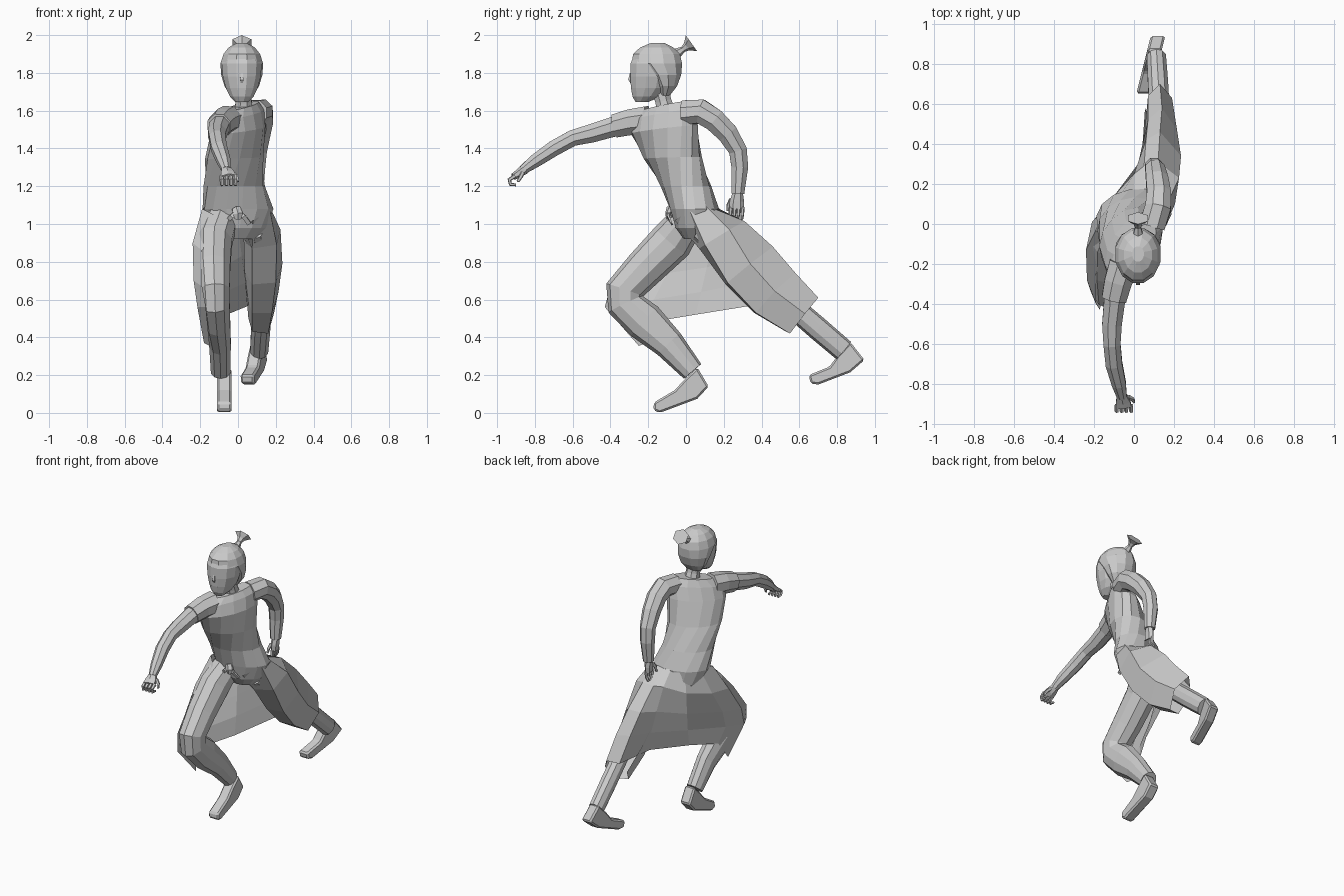
import bpy, math
from mathutils import Vector


def add_mesh(name, verts, faces):
    me = bpy.data.meshes.new(name)
    me.from_pydata([tuple(v) for v in verts], [], faces)
    me.update()
    ob = bpy.data.objects.new(name, me)
    bpy.context.collection.objects.link(ob)
    return ob


def loft(name, rings, closed=True, caps=True):
    """Skin a list of equal-length point rows."""
    n = len(rings[0])
    verts = [p for r in rings for p in r]
    faces = []
    for i in range(len(rings) - 1):
        for j in range(n if closed else n - 1):
            k = (j + 1) % n
            faces.append((i * n + j, i * n + k, (i + 1) * n + k, (i + 1) * n + j))
    if caps and closed:
        faces.append(tuple(reversed(range(n))))
        faces.append(tuple(range(len(verts) - n, len(verts))))
    return add_mesh(name, verts, faces)


def tube(name, path, sides=8):
    """Limb along path points (x, y, z, half width in x, half depth)."""
    pts = [Vector(p[:3]) for p in path]
    rings = []
    for i, p in enumerate(path):
        d = Vector()
        if i > 0:
            d += (pts[i] - pts[i - 1]).normalized()
        if i < len(pts) - 1:
            d += (pts[i + 1] - pts[i]).normalized()
        d.normalize()
        u = (Vector((1, 0, 0)) - d * d.x).normalized()
        v = d.cross(u)
        ring = []
        for k in range(sides):
            a = 2 * math.pi * (k + 0.5) / sides
            ring.append(pts[i] + u * math.cos(a) * p[3] + v * math.sin(a) * p[-1])
        rings.append(ring)
    return loft(name, rings)


def stack(name, sections, sides=12, tilt=0.0):
    """Stacked ellipses (x, y, z, long half, short half, turn in degrees)."""
    rings = []
    for x, y, z, a, b, turn in sections:
        t, ring = math.radians(turn), []
        for k in range(sides):
            q = 2 * math.pi * (k + 0.5) / sides
            p, s = a * math.cos(q), b * math.sin(q)
            lift = tilt * p * max(0, (z - 1.3) / 0.3)
            ring.append((x + p * math.cos(t) - s * math.sin(t),
                         y + p * math.sin(t) + s * math.cos(t), z + lift))
        rings.append(ring)
    return loft(name, rings)


def shoe(name, profile, x_of_y, half):
    """Side profile (y, z) extruded across x and bevelled."""
    rings = [[(x_of_y(y) + s * half, y, z) for y, z in profile] for s in (-1, 1)]
    ob = loft(name, rings)
    bev = ob.modifiers.new("round", 'BEVEL')
    bev.width, bev.segments = 0.01, 1
    return ob


# Twisted tunic body: hips square to the front, shoulders turned
stack("tunic_body", [
    (0, 0.06, 0.92, 0.09, 0.07, 0), (0, 0.055, 0.98, 0.15, 0.11, 5),
    (0, 0.045, 1.08, 0.19, 0.13, 10), (-0.02, 0.0, 1.20, 0.168, 0.128, 22),
    (-0.02, -0.07, 1.35, 0.175, 0.13, 45), (0.0, -0.115, 1.50, 0.20, 0.114, 57),
    (0.01, -0.12, 1.58, 0.20, 0.085, 57), (0.02, -0.115, 1.625, 0.14, 0.06, 57)],
    sides=14, tilt=0.17)
tube("neck", [(0.03, -0.10, 1.58, 0.055), (0.03, -0.12, 1.65, 0.046), (0.025, -0.14, 1.73, 0.05)])

# Head, hair cap, nose and top tail
def head_rings(rows):
    return [(0.02, (f + b) / 2, z, w, (b - f) / 2, 0) for f, b, w, z in rows]

stack("face", head_rings([
    (-0.268, -0.20, 0.035, 1.645), (-0.286, -0.13, 0.065, 1.675), (-0.295, -0.08, 0.087, 1.72),
    (-0.299, -0.06, 0.104, 1.78), (-0.298, -0.05, 0.11, 1.85), (-0.27, -0.06, 0.085, 1.91)]))
stack("hair_cap", head_rings([
    (-0.14, -0.085, 0.06, 1.68), (-0.17, -0.045, 0.095, 1.73), (-0.22, -0.022, 0.113, 1.79),
    (-0.29, -0.016, 0.117, 1.85), (-0.285, -0.028, 0.10, 1.90),
    (-0.245, -0.065, 0.072, 1.935), (-0.19, -0.11, 0.03, 1.957)]))
tube("nose", [(0.02, -0.292, 1.80, 0.007), (0.02, -0.297, 1.765, 0.013),
              (0.02, -0.29, 1.75, 0.009)], 4)
tube("hair_tail", [(0.02, -0.07, 1.89, 0.035), (0.02, -0.015, 1.925, 0.016),
                   (0.02, 0.005, 1.94, 0.025), (0.02, 0.029, 1.957, 0.058, 0.052)], 6)

# Forward arm with short sleeve
tube("forward_arm", [
    (-0.07, -0.24, 1.54, 0.065), (-0.095, -0.36, 1.522, 0.058), (-0.11, -0.50, 1.48, 0.053),
    (-0.11, -0.60, 1.455, 0.046), (-0.10, -0.70, 1.40, 0.045), (-0.075, -0.80, 1.333, 0.038),
    (-0.06, -0.865, 1.285, 0.026)])
tube("forward_sleeve", [(-0.05, -0.20, 1.55, 0.08), (-0.08, -0.29, 1.54, 0.074),
                        (-0.10, -0.375, 1.52, 0.067)])
# Trailing arm in a full sleeve
tube("trailing_arm", [
    (0.09, -0.01, 1.59, 0.07), (0.12, 0.08, 1.595, 0.07), (0.125, 0.15, 1.55, 0.065),
    (0.115, 0.22, 1.48, 0.06), (0.105, 0.275, 1.39, 0.052), (0.10, 0.285, 1.30, 0.048),
    (0.10, 0.275, 1.16, 0.036)])

# Hands: palm, four fingers and a thumb
tube("forward_palm", [(-0.062, -0.855, 1.29, 0.027), (-0.055, -0.89, 1.265, 0.042, 0.022),
                      (-0.05, -0.915, 1.25, 0.044, 0.018)], 6)
tube("trailing_palm", [(0.10, 0.275, 1.17, 0.026), (0.10, 0.27, 1.12, 0.022, 0.038),
                       (0.10, 0.268, 1.08, 0.018, 0.04)], 6)
for i in range(4):
    x = -0.086 + 0.024 * i
    tube("forward_finger", [(x, -0.905, 1.255, 0.012), (x, -0.935, 1.235, 0.011),
                            (x, -0.93, 1.21, 0.01), (x, -0.90, 1.207, 0.008)], 5)
    y = 0.237 + 0.021 * i
    tube("trailing_finger", [(0.10, y, 1.09, 0.011), (0.098, y - 0.002, 1.05, 0.01),
                             (0.085, y - 0.004, 1.025, 0.007)], 5)
tube("forward_thumb", [(-0.03, -0.865, 1.27, 0.013), (-0.008, -0.875, 1.25, 0.011),
                       (0.0, -0.89, 1.225, 0.008)], 5)
tube("trailing_thumb", [(0.09, 0.24, 1.13, 0.013), (0.08, 0.225, 1.10, 0.011),
                        (0.075, 0.22, 1.07, 0.007)], 5)

# Trouser legs
tube("front_leg", [
    (-0.085, 0.02, 1.04, 0.09, 0.09), (-0.125, -0.075, 0.91, 0.098, 0.115),
    (-0.13, -0.22, 0.765, 0.093, 0.105), (-0.125, -0.325, 0.65, 0.085, 0.103),
    (-0.12, -0.32, 0.575, 0.08, 0.10), (-0.11, -0.22, 0.485, 0.072, 0.105),
    (-0.095, -0.09, 0.365, 0.06, 0.083), (-0.092, 0.035, 0.22, 0.054, 0.06)], 10)
tube("rear_leg", [
    (0.085, 0.09, 0.98, 0.06, 0.08), (0.13, 0.30, 0.80, 0.06, 0.08),
    (0.13, 0.52, 0.60, 0.053, 0.06), (0.12, 0.70, 0.445, 0.053, 0.062),
    (0.112, 0.835, 0.33, 0.05, 0.06)], 10)

# Shoes
shoe("front_shoe", [(0.12, 0.14), (0.06, 0.075), (-0.14, 0.0), (-0.172, 0.015), (-0.17, 0.055),
                    (-0.06, 0.12), (0.0, 0.185), (0.06, 0.24)], lambda y: -0.073, 0.038)
shoe("rear_shoe", [(0.945, 0.28), (0.87, 0.215), (0.70, 0.15), (0.66, 0.155), (0.65, 0.20),
                   (0.76, 0.245), (0.80, 0.30), (0.87, 0.375)],
     lambda y: 0.11 + (y - 0.90) * 0.25, 0.036)

# Open skirt: each column runs waist to hem, sweeping round the back
front_leg_columns = [
    [(-0.13, -0.09, 1.05), (-0.19, -0.25, 0.86), (-0.19, -0.40, 0.67), (-0.17, -0.43, 0.56), (-0.15, -0.25, 0.355)],
    [(-0.19, -0.03, 1.08), (-0.24, -0.13, 0.90), (-0.235, -0.28, 0.70), (-0.215, -0.34, 0.56), (-0.18, -0.21, 0.37)],
    [(-0.15, 0.07, 1.10), (-0.21, 0.01, 0.91), (-0.215, -0.10, 0.74), (-0.19, -0.17, 0.60), (-0.16, -0.13, 0.49)],
    [(-0.08, 0.13, 1.10), (-0.10, 0.14, 0.93), (-0.085, 0.11, 0.77), (-0.07, 0.08, 0.64), (-0.06, 0.05, 0.52)]]
rear_leg_columns = [
    [(0.0, 0.15, 1.10), (0.0, 0.25, 0.99), (0.02, 0.30, 0.83), (0.04, 0.33, 0.69), (0.05, 0.33, 0.565)],
    [(0.05, 0.155, 1.09), (0.05, 0.29, 1.0), (0.06, 0.42, 0.86), (0.07, 0.52, 0.73), (0.07, 0.64, 0.58)],
    [(0.11, 0.15, 1.08), (0.12, 0.31, 1.015), (0.13, 0.46, 0.88), (0.14, 0.58, 0.74), (0.13, 0.70, 0.61)],
    [(0.17, 0.11, 1.09), (0.225, 0.23, 0.97), (0.235, 0.34, 0.79), (0.215, 0.47, 0.645), (0.19, 0.63, 0.525)],
    [(0.17, 0.02, 1.07), (0.205, 0.10, 0.89), (0.20, 0.22, 0.69), (0.18, 0.37, 0.53), (0.16, 0.55, 0.42)],
    [(0.08, -0.06, 1.02), (0.075, 0.07, 0.87), (0.075, 0.21, 0.68), (0.075, 0.36, 0.53), (0.075, 0.53, 0.43)],
    [(0.03, 0.0, 0.97), (0.03, 0.17, 0.92), (0.035, 0.31, 0.75), (0.045, 0.43, 0.62), (0.055, 0.58, 0.50)]]
loft("skirt", front_leg_columns + rear_leg_columns, closed=False)

# Belt knot with two short tails
tube("belt_knot", [(-0.01, -0.08, 1.08, 0.025), (0.0, -0.095, 1.055, 0.03, 0.015),
                   (0.0, -0.085, 1.03, 0.02)], 6)
for end in (-0.07, 0.06):
    tube("belt_tail", [(0.0, -0.085, 1.06, 0.014, 0.01), (end / 2, -0.095, 1.04, 0.016, 0.008),
                       (end, -0.075, 1.0, 0.016, 0.006)], 4)
